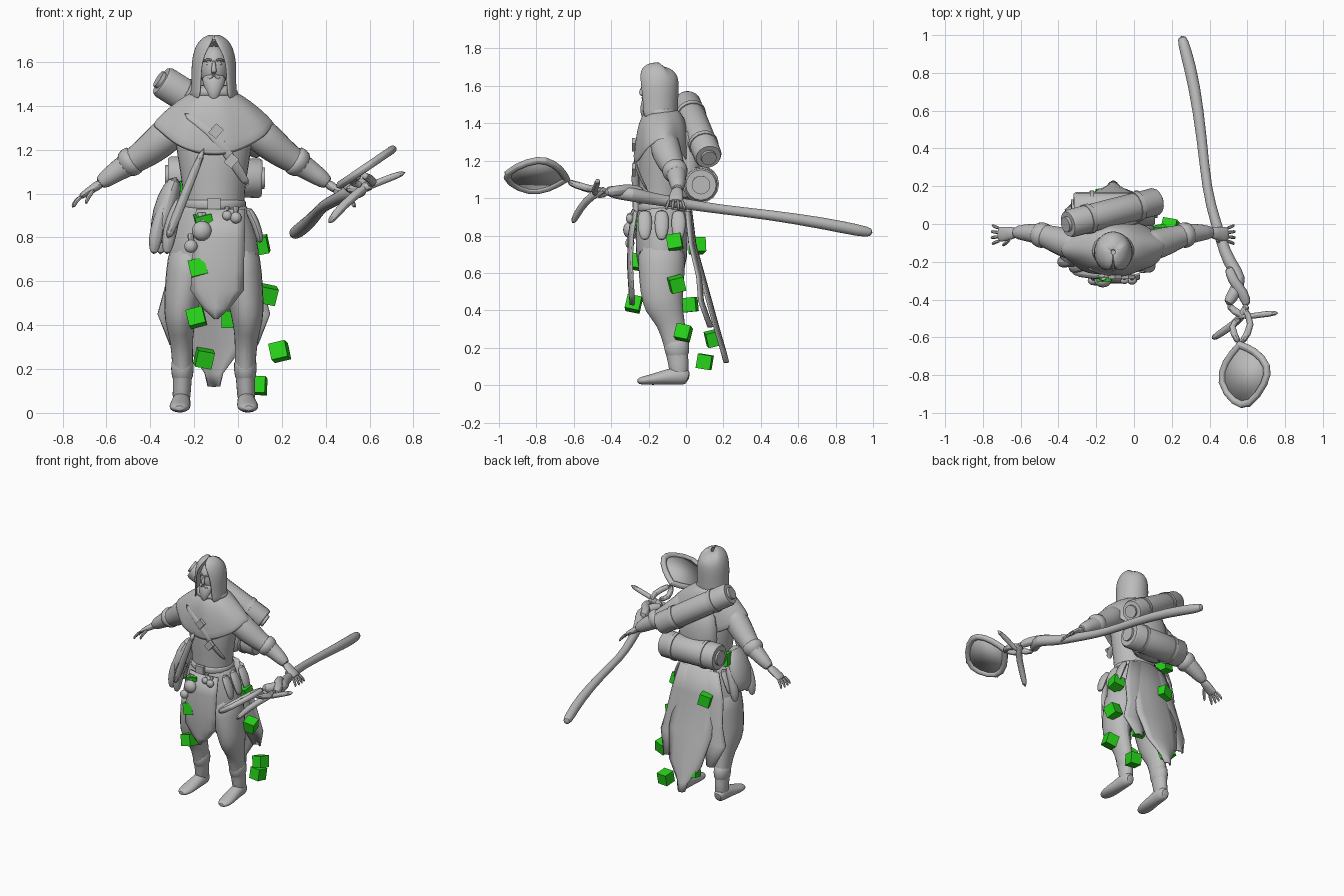
import bpy, bmesh, random
from math import sin, cos, pi, radians
from mathutils import Vector, Euler

if "Cube" in bpy.data.objects:
    bpy.data.objects.remove(bpy.data.objects["Cube"])
random.seed(4)
MID = -0.11  # the figure stands left of the origin
SIDES = (("right", -1), ("left", 1))
made = []


def material(name, colour):
    mat = bpy.data.materials.new(name)
    mat.use_nodes = True
    mat.diffuse_color = colour
    mat.node_tree.nodes["Principled BSDF"].inputs["Base Color"].default_value = colour
    return mat


GREY = material("plain grey", (0.5, 0.5, 0.5, 1))
GREEN = material("bright green", (0.02, 0.65, 0.01, 1))


def finish(name, bm, mat=GREY, thick=0, subdiv=0):
    bmesh.ops.recalc_face_normals(bm, faces=bm.faces)
    mesh = bpy.data.meshes.new(name)
    bm.to_mesh(mesh)
    bm.free()
    mesh.materials.append(mat)
    ob = bpy.data.objects.new(name, mesh)
    bpy.context.collection.objects.link(ob)
    if thick:
        mod = ob.modifiers.new("thickness", "SOLIDIFY")
        mod.thickness, mod.offset = thick, 0
    if subdiv:
        ob.modifiers.new("rounding", "SUBSURF").levels = subdiv
        ob.modifiers["rounding"].render_levels = subdiv
    made.append(ob)
    return ob


def surface(name, fn, nu, nv, closed=False, caps=False, **kw):
    """Grid of points fn(i, j); optionally closed around i and capped."""
    bm = bmesh.new()
    rows = [[bm.verts.new(fn(i, j)) for i in range(nu)] for j in range(nv)]
    for a, b in zip(rows, rows[1:]):
        for i in range(nu if closed else nu - 1):
            k = (i + 1) % nu
            bm.faces.new((a[i], a[k], b[k], b[i]))
    if caps:
        bm.faces.new(rows[0])
        bm.faces.new(rows[-1])
    return finish(name, bm, **kw)


def loft(name, rings, ref=(1, 0, 0), sides=12, subdiv=1):
    """Tube through (x, y, z, radius along ref, other radius)."""
    pts = [Vector(r[:3]) for r in rings]

    def point(i, j):
        t = (pts[min(j + 1, len(pts) - 1)] - pts[max(j - 1, 0)]).normalized()
        u = Vector(ref)
        u = (u - t * u.dot(t)).normalized()
        a = 2 * pi * i / sides
        return pts[j] + u * cos(a) * rings[j][3] + t.cross(u) * sin(a) * rings[j][-1]
    return surface(name, point, sides, len(rings), True, True, subdiv=subdiv)


def panel(name, rows, bulge=0.0, thick=0.012, n=7):
    """Hanging cloth from (left, right, y, z) rows."""
    def point(i, j):
        l, r, y, z = rows[j]
        f = i / (n - 1)
        return (l + (r - l) * f, y + bulge * sin(pi * f), z)
    return surface(name, point, n, len(rows), thick=thick)


def ball(name, loc, size):
    bm = bmesh.new()
    bmesh.ops.create_uvsphere(bm, u_segments=16, v_segments=10, radius=1)
    bmesh.ops.scale(bm, vec=size, verts=bm.verts)
    bmesh.ops.translate(bm, vec=loc, verts=bm.verts)
    return finish(name, bm)


def box(name, loc, size, rot=(0, 0, 0), mat=GREY):
    bm = bmesh.new()
    bmesh.ops.create_cube(bm, size=1)
    bmesh.ops.scale(bm, vec=size, verts=bm.verts)
    ob = finish(name, bm, mat)
    ob.location, ob.rotation_euler = loc, rot
    return ob


# Torso and hips
loft("torso", [(MID, -.13, z, a, b) for z, a, b in (
    (.9, .15, .125), (.97, .14, .12), (1.05, .15, .125), (1.15, .165, .13),
    (1.28, .19, .125), (1.38, .16, .11), (1.46, .07, .07))], sides=16)
loft("hips", [(MID, -.13, z, a, b) for z, a, b in (
    (.99, .135, .12), (.92, .165, .135), (.8, .205, .145), (.68, .215, .14),
    (.58, .2, .12))], sides=16)
loft("belt", [(MID, -.13, z, .148, .133) for z in (.925, .935, .965, .975)], sides=20)
box("buckle", (MID, -.27, .95), (.06, .025, .06))

# Shoulder cape with a lifted hem at the arms and a point on the chest
CAPE = ((.07, .075, 1.47), (.13, .11, 1.44), (.19, .13, 1.39), (.24, .14, 1.34), (.275, .145, 1.29))


def cape_point(i, j):
    a, (rx, ry, z) = 2 * pi * i / 32, CAPE[j]
    drop = (j / 4) ** 2 * (.12 * sin(a) ** 2 - .025 * cos(a) ** 8)
    fold = .006 * j / 4 * sin(a * 8)
    return (MID + (rx + fold) * cos(a) * (1 - .2 * drop),
            -.125 + (ry + fold) * sin(a) - .02 * drop, z - drop)


surface("shoulder_cape", cape_point, 32, 5, closed=True, thick=.014, subdiv=1)
loft("collar", [(MID, -.14, 1.43, .13, .1), (MID, -.14, 1.47, .115, .1),
                (MID, -.14, 1.5, .085, .085)])

# Hood wraps round the back, leaving the face open
HOOD = ((.1, .1, 1.43, .7), (.095, .1, 1.5, .66), (.097, .105, 1.57, .62), (.092, .105, 1.63, .5),
        (.075, .095, 1.68, .2), (.045, .065, 1.71, .02), (.008, .01, 1.722, .02))


def hood_point(i, j):
    rx, ry, z, gap = HOOD[j]
    a = -pi / 2 + gap + (2 * pi - 2 * gap) * i / 20
    return (MID + rx * cos(a), -.15 + ry * sin(a), z - .02 * (sin(a) > .5) * (j > 3))


surface("hood", hood_point, 21, len(HOOD), thick=.014, subdiv=1)

# Head, face and beard
ball("head", (MID, -.155, 1.575), (.066, .075, .1))
loft("nose", [(MID, -.222, 1.61, .008), (MID, -.24, 1.575, .011), (MID, -.242, 1.558, .014),
              (MID, -.225, 1.548, .01)], sides=8)
for side, s in SIDES:
    loft(side + "_brow", [(MID + s * .008, -.228, 1.607, .007), (MID + s * .03, -.225, 1.614, .008),
                          (MID + s * .055, -.195, 1.6, .005)], ref=(0, 0, 1), sides=8)
    ball(side + "_eye", (MID + s * .026, -.214, 1.592), (.011, .008, .007))
    loft(side + "_moustache", [(MID, -.23, 1.542, .01), (MID + s * .02, -.228, 1.532, .011),
                               (MID + s * .036, -.21, 1.5, .006)], ref=(0, 1, 0), sides=8)
loft("beard", [(MID, -.185, 1.54, .06, .04), (MID, -.2, 1.51, .054, .042),
               (MID, -.215, 1.47, .04, .034), (MID, -.222, 1.44, .025, .02),
               (MID, -.222, 1.42, .008, .008)])

# Arms, hands, legs and boots on both sides
for side, s in SIDES:
    def arm(d, y, z, *r):
        return (MID + s * d, y, z, *r)
    loft(side + "_arm", [arm(.15, -.12, 1.33, .08), arm(.22, -.11, 1.26, .085),
                         arm(.28, -.09, 1.21, .078), arm(.34, -.07, 1.165, .066),
                         arm(.4, -.05, 1.13, .056), arm(.475, -.045, 1.08, .045),
                         arm(.53, -.045, 1.04, .033)], ref=(0, 1, 0))
    loft(side + "_cuff", [arm(.35, -.07, 1.165, .07), arm(.38, -.057, 1.145, .074),
                          arm(.42, -.05, 1.115, .06)], ref=(0, 1, 0))
    loft(side + "_palm", [arm(.51, -.045, 1.05, .03, .026), arm(.55, -.05, 1.025, .036, .02),
                          arm(.595, -.055, .995, .042, .016), arm(.61, -.055, .983, .038, .012)],
         ref=(0, 1, 0))
    for k in range(4):
        y = -.023 - .022 * k
        out = (k - 1.5) * -.012
        reach = .05 - .006 * abs(k - 1.5)
        loft(f"{side}_finger_{k}", [arm(.6, y, .99, .011), arm(.6 + reach * .7, y + out / 2, .967, .011),
                                    arm(.6 + reach, y + out, .935, .008)], ref=(0, 1, 0), sides=6)
    loft(side + "_thumb", [arm(.545, -.08, 1.02, .013), arm(.575, -.105, .985, .012),
                           arm(.585, -.115, .95, .008)], ref=(0, 1, 0), sides=6)
    loft(side + "_leg", [arm(.1, -.13, .78, .11, .135), arm(.125, -.13, .62, .1, .13),
                         arm(.148, -.13, .5, .084, .12), arm(.155, -.12, .42, .074, .11),
                         arm(.148, -.08, .34, .053, .075), arm(.142, -.055, .22, .05, .068),
                         arm(.145, -.04, .12, .042, .055), arm(.15, -.035, .03, .045, .055)])
    loft(side + "_boot_top", [arm(.143, -.055, .26, .053, .072), arm(.143, -.05, .2, .056, .072),
                              arm(.145, -.04, .13, .046, .06)])
    loft(side + "_boot", [arm(.148, .018, .035, .03, .035), arm(.148, -.02, .055, .044, .055),
                          arm(.15, -.1, .044, .045, .043), arm(.155, -.18, .03, .052, .03),
                          arm(.158, -.235, .024, .044, .023), arm(.158, -.262, .02, .02, .013)])
    # Coat tail at the side of the back, and scalloped pouches on the hip
    panel(side + "_coat_tail", [arm(.02, arm(.15, 0, 0)[0], .0, .93), arm(.02, arm(.2, 0, 0)[0], .02, .75),
                                arm(.05, arm(.22, 0, 0)[0], .06, .58), arm(.09, arm(.255, 0, 0)[0], .07, .45),
                                arm(.14, arm(.2, 0, 0)[0], .12, .31)], bulge=.02)
    for k, y in enumerate((-.22, -.13, -.04)):
        loft(f"{side}_hip_flap_{k}", [arm(.15, y, .94, .035, .02), arm(.19, y, .87, .045, .022),
                                      arm(.21, y, .8, .035, .02), arm(.212, y, .775, .015, .01)],
             ref=(0, 1, 0), sides=8)

# Long cloth panels, front and back
panel("front_panel", [(-.19, .03, -.265, .93), (-.2, .03, -.285, .8), (-.21, .025, -.29, .65),
                      (-.215, .025, -.285, .56), (-.16, -.04, -.28, .48), (-.105, -.095, -.275, .43)],
      bulge=-.02)
panel("back_tail", [(-.22, 0, .005, .95), (-.26, .04, .03, .75), (-.27, .06, .1, .5),
                    (-.23, .02, .155, .3), (-.15, -.07, .19, .18), (-.135, -.085, .205, .12)],
      bulge=.02)


# Bedrolls with rolled ends and straps
def bedroll(name, a, b, r):
    a, b = Vector(a), Vector(b)
    for label, span, size in (("", (0, .03, .5, .97, 1), r), ("_core", (-.03, -.02, .5, 1.02, 1.03), r * .55),
                              ("_first_strap", (.2, .22, .25), r * 1.07),
                              ("_second_strap", (.75, .78, .8), r * 1.07)):
        loft(name + label, [(*a.lerp(b, f), size * (.9 if f in (0, 1) else 1)) for f in span],
             ref=(0, 1, 0), sides=16, subdiv=0)


bedroll("upper_bedroll", (-.35, .0, 1.515), (.12, .12, 1.22), .075)
bedroll("lower_bedroll", (-.32, .08, 1.08), (.11, .08, 1.07), .09)
loft("backpack", [(MID, .0, .98, .12, .05), (MID, .02, 1.08, .15, .08),
                  (MID, .02, 1.25, .15, .08), (MID, -.01, 1.38, .11, .05)])

# Bags, quiver and chest strap
loft("side_bag", [(-.28, -.13, 1.08, .03, .06), (-.32, -.13, .98, .055, .1),
                  (-.34, -.13, .86, .065, .11), (-.36, -.13, .77, .04, .07)])
for k, (x, y) in enumerate(((-.38, -.2), (-.32, -.23), (-.35, -.05))):
    loft(f"hanging_pouch_{k}", [(x + .06, y, .99, .02), (x + .02, y, .88, .035), (x, y, .78, .036),
                                (x - .005, y, .72, .015)], sides=8)
loft("scabbard", [(-.15, -.275, 1.22, .02), (-.24, -.27, 1.0, .022), (-.33, -.25, .77, .026)], sides=8)
for k, (x, z, r) in enumerate(((-.165, .83, .045), (-.01, .89, .026), (-.05, .9, .022), (-.215, .76, .03))):
    ball(f"belt_pouch_{k}", (x, -.3, z), (r, r * .8, r))
    loft(f"pouch_tie_{k}", [(x, -.29, z + r * .8, r * .4), (x, -.275, z + r * 1.7, r * .55)], sides=8, subdiv=0)
loft("chest_strap", [(-.25, -.23, 1.37, .022, .008), (-.12, -.275, 1.29, .022, .008),
                     (-.03, -.275, 1.16, .024, .008), (.05, -.2, 1.03, .022, .008)])
for x, z in ((-.1, 1.285), (-.03, 1.15)):
    box("strap_buckle", (x, -.28, z), (.045, .02, .055), (0, radians(40), 0))

# Gnarled staff with a forked head and framed paddle
loft("staff", [(.25, 1.0, .815, .026), (.27, .93, .825, .034), (.32, .74, .865, .034), (.36, .45, .91, .028),
               (.385, .18, .94, .026), (.43, .02, .965, .03), (.46, -.08, .98, .03), (.5, -.2, 1.0, .036),
               (.57, -.29, 1.02, .04), (.53, -.37, 1.03, .038), (.49, -.43, 1.04, .028)], sides=10)
loft("staff_twist", [(.5, -.22, 1.03, .03), (.52, -.3, 1.05, .03), (.58, -.36, 1.04, .032),
                     (.6, -.44, 1.03, .028)], sides=8)
loft("upper_branch", [(.49, -.42, 1.02, .025), (.57, -.5, 1.02, .024), (.66, -.48, 1.06, .02),
                      (.77, -.47, 1.1, .016)], sides=8)
loft("lower_branch", [(.6, -.42, 1.05, .024), (.57, -.5, 1.02, .024), (.48, -.565, .95, .022),
                      (.41, -.61, .86, .02)], sides=8)
for x in (.5, .64):
    loft("fork_arm", [(.57, -.43 if x > .57 else -.5, 1.04, .02), (x, -.53, 1.05, .02),
                      (.56, -.64, 1.09, .024)], sides=8)


def paddle_point(x, y):
    return Vector((x, y, 1.035 + .68 * (x - .46)))


RIM = [paddle_point(x, y) for x, y in ((.56, -.64), (.64, -.67), (.715, -.75), (.7, -.84), (.61, -.97),
                                       (.53, -.95), (.45, -.84), (.48, -.73))]
CENTRE = sum(RIM, Vector()) / len(RIM)


def rim_point(i, j):
    p = RIM[j % len(RIM)]
    out = (p - CENTRE).normalized()
    a = 2 * pi * i / 8
    return p + out * cos(a) * .024 + Vector((-.56, 0, .83)) * sin(a) * .02


surface("paddle_frame", rim_point, 8, len(RIM) + 1, closed=True, subdiv=1)
bm = bmesh.new()
bm.faces.new([bm.verts.new(p) for p in RIM])
finish("paddle_web", bm, thick=.009)

# Loose green blocks
BLOCKS = ((-.18, -.27, .66), (-.19, -.28, .435), (-.155, .145, .25), (.09, .1, .125), (.19, -.015, .28),
          (.135, -.05, .54), (.1, -.06, .765), (-.28, -.03, 1.02), (-.155, -.26, .87),
          (-.03, .02, .43), (-.2, .06, .745))
for k, loc in enumerate(BLOCKS):
    turn = Euler([random.uniform(-.3, .3) for _ in range(3)])
    box(f"green_block_{k}", loc, (.077,) * 3, turn, GREEN)

for ob in made:
    ob.select_set(ob.name[:5] != "green")
bpy.context.view_layer.objects.active = made[0]
bpy.ops.object.shade_smooth_by_angle(angle=radians(40))
